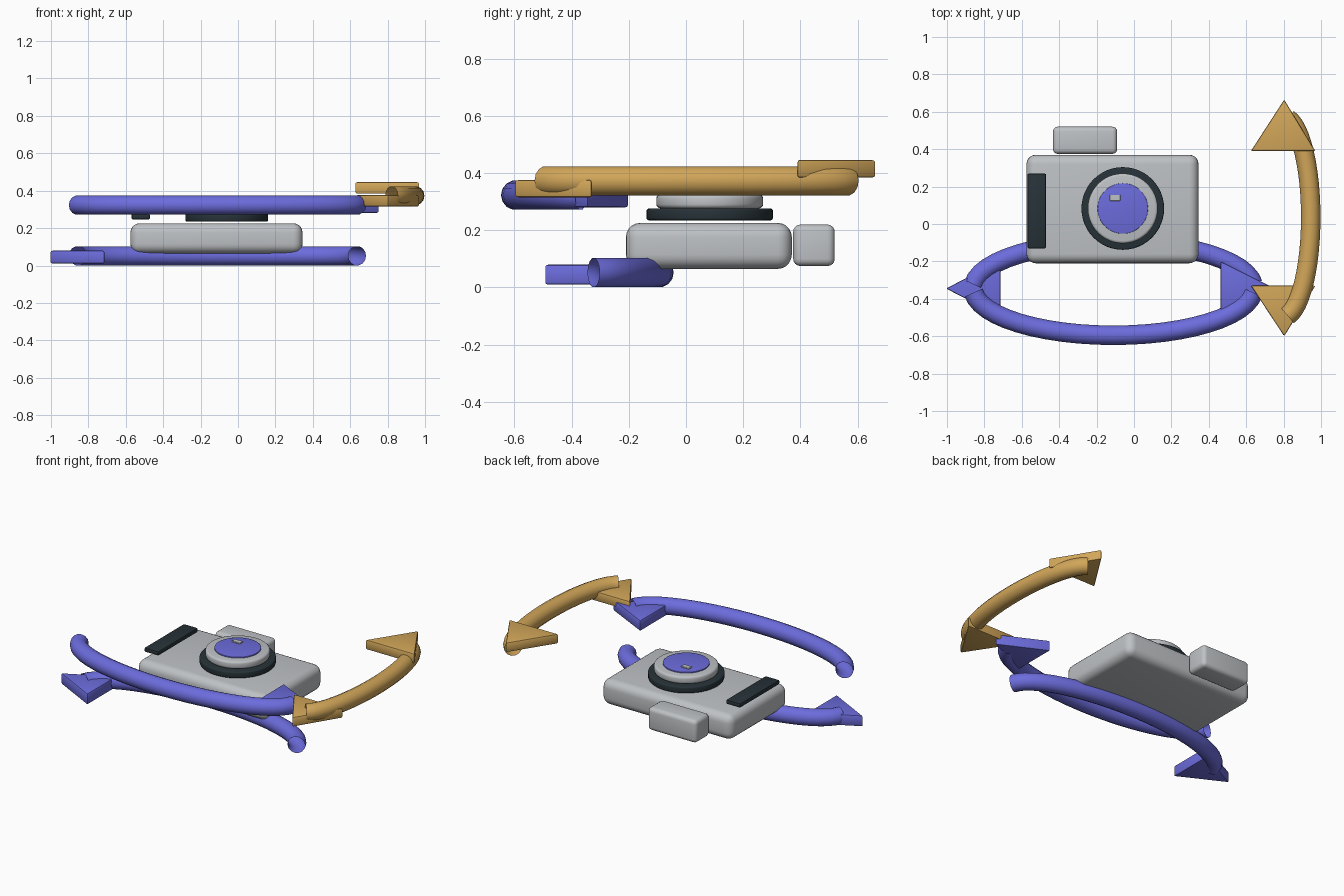
import bpy, bmesh, math

if "Cube" in bpy.data.objects:
    bpy.data.objects.remove(bpy.data.objects["Cube"])


def material(name, rgb):
    m = bpy.data.materials.new(name)
    m.diffuse_color = (*rgb, 1)
    m.use_nodes = True
    m.node_tree.nodes["Principled BSDF"].inputs["Base Color"].default_value = m.diffuse_color
    return m


GREY = material("light_grey", (0.52, 0.54, 0.56))
DARK = material("charcoal", (0.02, 0.032, 0.04))
BLUE = material("periwinkle_blue", (0.15, 0.15, 0.72))
GOLD = material("gold", (0.64, 0.38, 0.10))


def finish(name, bm, mat, bevel=0.0, segments=3):
    """Turn a bmesh into an object with rounded edges and smooth shading."""
    bmesh.ops.recalc_face_normals(bm, faces=bm.faces)
    mesh = bpy.data.meshes.new(name)
    bm.to_mesh(mesh)
    bm.free()
    mesh.materials.append(mat)
    obj = bpy.data.objects.new(name, mesh)
    bpy.context.collection.objects.link(obj)
    bpy.ops.object.select_all(action='DESELECT')
    obj.select_set(True)
    bpy.context.view_layer.objects.active = obj
    if bevel:
        mod = obj.modifiers.new("rounding", 'BEVEL')
        mod.width, mod.segments = bevel, segments
        mod.limit_method = 'ANGLE'
        bpy.ops.object.modifier_apply(modifier=mod.name)
    bpy.ops.object.shade_smooth_by_angle(angle=math.radians(35))
    return obj


def box(name, x, y, z, mat, bevel, segments=3):
    bm = bmesh.new()
    bmesh.ops.create_cube(bm, size=1)
    for v in bm.verts:
        for i, (lo, hi) in enumerate((x, y, z)):
            v.co[i] = (lo + hi) / 2 + v.co[i] * (hi - lo)
    return finish(name, bm, mat, bevel, segments)


def disc(name, radius, z, mat, bevel):
    """Short cylinder on the lens axis."""
    bm = bmesh.new()
    bmesh.ops.create_cone(bm, cap_ends=True, segments=48, radius1=radius,
                          radius2=radius, depth=z[1] - z[0])
    bmesh.ops.translate(bm, verts=bm.verts, vec=(-0.06, 0.083, sum(z) / 2))
    return finish(name, bm, mat, bevel)


def arrow_head(name, points, z, mat):
    """Flat triangular prism."""
    bm = bmesh.new()
    face = bm.faces.new([bm.verts.new((x, y, z[0])) for x, y in points])
    ext = bmesh.ops.extrude_face_region(bm, geom=[face])
    top = [v for v in ext["geom"] if isinstance(v, bmesh.types.BMVert)]
    bmesh.ops.translate(bm, verts=top, vec=(0, 0, z[1] - z[0]))
    return finish(name, bm, mat, 0.008, 2)


def arc_tube(name, centre, a, b, start, end, mat, steps=24):
    """Open round tube swept along part of an ellipse."""
    cu = bpy.data.curves.new(name, 'CURVE')
    cu.dimensions = '3D'
    cu.bevel_depth, cu.bevel_resolution = 0.052, 5
    cu.use_fill_caps = False
    sp = cu.splines.new('POLY')
    sp.points.add(steps)
    for i, p in enumerate(sp.points):
        t = math.radians(start + (end - start) * i / steps)
        p.co = (centre[0] + a * math.cos(t), centre[1] + b * math.sin(t), centre[2], 1)
    cu.materials.append(mat)
    obj = bpy.data.objects.new(name, cu)
    bpy.context.collection.objects.link(obj)
    bpy.ops.object.select_all(action='DESELECT')
    obj.select_set(True)
    bpy.context.view_layer.objects.active = obj
    bpy.ops.object.convert(target='MESH')
    bpy.ops.object.shade_smooth_by_angle(angle=math.radians(50))


# Camera body, viewfinder block and grip
box("camera_body", (-0.575, 0.345), (-0.21, 0.37), (0.065, 0.226), GREY, 0.05, 5)
box("viewfinder", (-0.433, -0.09), (0.375, 0.52), (0.075, 0.22), GREY, 0.025, 4)
box("grip_strip", (-0.57, -0.47), (-0.13, 0.27), (0.247, 0.275), DARK, 0.008, 2)

# Lens stack
disc("lens_ring", 0.221, (0.235, 0.276), DARK, 0.008)
disc("lens_barrel", 0.187, (0.277, 0.325), GREY, 0.014)
disc("lens_glass", 0.135, (0.31, 0.332), BLUE, 0.003)
box("lens_glint", (-0.13, -0.073), (0.123, 0.156), (0.331, 0.339), GREY, 0.002, 1)

# Blue orbit arrows: lower one sweeps behind, upper one in front
ORBIT = (-0.11, -0.345)
arc_tube("lower_orbit_tube", (*ORBIT, 0.052), 0.75, 0.25, 5, 175, BLUE)
arc_tube("upper_orbit_tube", (*ORBIT, 0.323), 0.75, 0.25, 185, 355, BLUE)
arrow_head("lower_orbit_arrow", [(-0.715, -0.495), (-0.715, -0.195), (-1.005, -0.345)],
           (0.01, 0.08), BLUE)
arrow_head("upper_orbit_arrow", [(0.463, -0.49), (0.463, -0.2), (0.755, -0.345)],
           (0.28, 0.348), BLUE)

# Gold double-ended tilt arrow on the right
arc_tube("tilt_tube", (0.795, 0.037, 0.373), 0.15, 0.535, -80, 80, GOLD)
arrow_head("tilt_arrow_back", [(0.625, 0.39), (0.97, 0.39), (0.803, 0.665)],
           (0.384, 0.446), GOLD)
arrow_head("tilt_arrow_front", [(0.625, -0.33), (0.97, -0.33), (0.803, -0.6)],
           (0.315, 0.376), GOLD)
